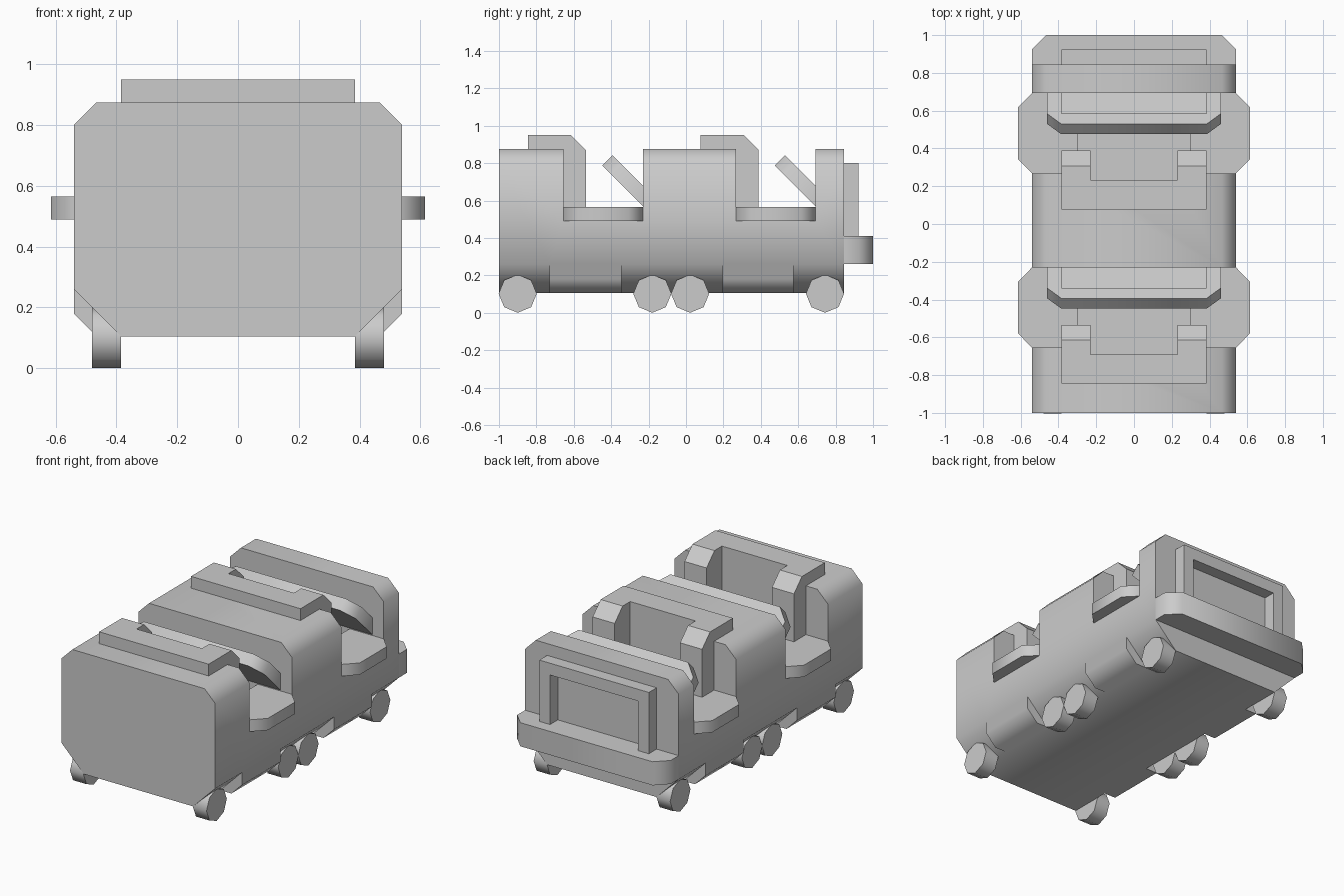
import bpy, bmesh, math
from mathutils import Matrix, Vector

if "Cube" in bpy.data.objects:
    bpy.data.objects.remove(bpy.data.objects["Cube"])


def prism(name, pts, axis, a, b, matrix=None, smooth=False):
    """Extrude a 2D outline along an axis from a to b."""
    place = {'x': lambda p, t: (t, p[0], p[1]),
             'y': lambda p, t: (p[0], t, p[1]),
             'z': lambda p, t: (p[0], p[1], t)}[axis]
    bm = bmesh.new()
    lo = [bm.verts.new(place(p, a)) for p in pts]
    hi = [bm.verts.new(place(p, b)) for p in pts]
    n = len(pts)
    bm.faces.new(lo)
    bm.faces.new(hi)
    for i in range(n):
        j = (i + 1) % n
        bm.faces.new((lo[i], lo[j], hi[j], hi[i]))
    if matrix:
        bm.transform(matrix)
    bmesh.ops.recalc_face_normals(bm, faces=bm.faces)
    mesh = bpy.data.meshes.new(name)
    bm.to_mesh(mesh)
    bm.free()
    ob = bpy.data.objects.new(name, mesh)
    bpy.context.collection.objects.link(ob)
    if smooth:
        soften(ob)
    return ob


def activate(ob):
    bpy.ops.object.select_all(action='DESELECT')
    ob.select_set(True)
    bpy.context.view_layer.objects.active = ob


def soften(ob):
    activate(ob)
    bpy.ops.object.shade_smooth_by_angle(angle=math.radians(50))


def rect(x0, x1, y0, y1):
    return [(x0, y0), (x1, y0), (x1, y1), (x0, y1)]


def cut(ob, cutter):
    cutter.hide_render = True
    mod = ob.modifiers.new("cut", 'BOOLEAN')
    mod.operation = 'DIFFERENCE'
    mod.solver = 'EXACT'
    mod.object = cutter
    activate(ob)
    bpy.ops.object.modifier_apply(modifier=mod.name)
    bpy.data.objects.remove(cutter, do_unlink=True)


def mirrored(pts, s):
    return [(s * p[0], p[1]) for p in pts]


ROWS = {"front": 0.0, "rear": 0.923}   # y offset of each seating row
FLOOR = 0.26

# body: octagonal tube with chamfered long edges
half = [(0.465, 0.105), (0.54, 0.18), (0.54, 0.80), (0.465, 0.875)]
body = prism("body", half + mirrored(half[::-1], -1), 'y', -1, 0.845)

# wheel arches
for s in (1, -1):
    for y0, y1 in ((-1.1, -0.73), (-0.345, 0.195), (0.575, 0.95)):
        wedge = mirrored([(0.34, 0.06), (0.6, 0.32), (0.6, 0.06)], s)
        cut(body, prism("arch_cutter", wedge, 'y', y0, y1))

# seating compartments, foot wells and seat recesses
for dy in ROWS.values():
    cut(body, prism("opening_cutter", rect(-0.7, 0.7, -0.655 + dy, -0.23 + dy), 'z', 0.49, 1.1))
    cut(body, prism("well_cutter", rect(-0.30, 0.30, -0.655 + dy, -0.23 + dy), 'z', FLOOR, 0.6))
    cut(body, prism("recess_cutter", rect(-0.23, 0.23, -0.69 + dy, -0.60 + dy), 'z', FLOOR, 1.1))
soften(body)

for row, dy in ROWS.items():
    # seat: back panel with a wing on each side
    prism(row + "_seat_back", rect(-0.23, 0.23, -0.845 + dy, -0.69 + dy), 'z', FLOOR, 0.95)
    wing = [(-0.845, FLOOR), (-0.845, 0.95), (-0.615, 0.95), (-0.535, 0.87), (-0.535, FLOOR)]
    wing = [(y + dy, z) for y, z in wing]
    for s, side in ((1, "right"), (-1, "left")):
        prism(f"{row}_seat_wing_{side}", wing, 'x', s * 0.23, s * 0.385)
        # side sill, chamfered on the outside
        sill = [(0.30, -0.655), (0.54, -0.655), (0.615, -0.578),
                (0.615, -0.307), (0.54, -0.23), (0.30, -0.23)]
        sill = [(s * x, y + dy) for x, y in sill]
        prism(f"{row}_sill_{side}", sill, 'z', 0.49, 0.565, smooth=True)

    # windscreen: frame leaning forward by 45 degrees, with a thin pane
    c = math.sqrt(0.5)
    lean = Matrix(((1, 0, 0, 0), (0, -c, c, -0.23 + dy), (0, c, c, 0.57), (0, 0, 0, 1)))
    frame = [(0.46, 0), (0.46, 0.231), (0.385, 0.308), (-0.385, 0.308), (-0.46, 0.231),
             (-0.46, 0), (-0.385, 0), (-0.385, 0.231), (0.385, 0.231), (0.385, 0)]
    prism(row + "_windscreen_frame", frame, 'z', 0, 0.077, lean, smooth=True)
    prism(row + "_windscreen_pane", rect(-0.385, 0.385, 0, 0.231), 'z', 0, 0.04, lean)

# rear bumper
bumper = [(-0.54, 0.845), (0.54, 0.845), (0.54, 0.925), (0.465, 1.0), (-0.465, 1.0), (-0.54, 0.925)]
prism("rear_bumper", bumper, 'z', 0.26, 0.41, smooth=True)

# arched frame on the back wall
arch = [(0.385, 0.41), (0.385, 0.80), (-0.385, 0.80), (-0.385, 0.41),
        (-0.31, 0.41), (-0.31, 0.725), (0.31, 0.725), (0.31, 0.41)]
prism("rear_frame", arch, 'y', 0.845, 0.923)

# wheels
for s, side in ((1, "right"), (-1, "left")):
    for i, y in enumerate((-0.9, -0.18, 0.022, 0.743)):
        ring = [(y + 0.102 * math.cos(k * math.pi / 4), 0.102 + 0.102 * math.sin(k * math.pi / 4))
                for k in range(8)]
        prism(f"wheel_{side}_{i + 1}", ring, 'x', s * 0.385, s * 0.48, smooth=True)
